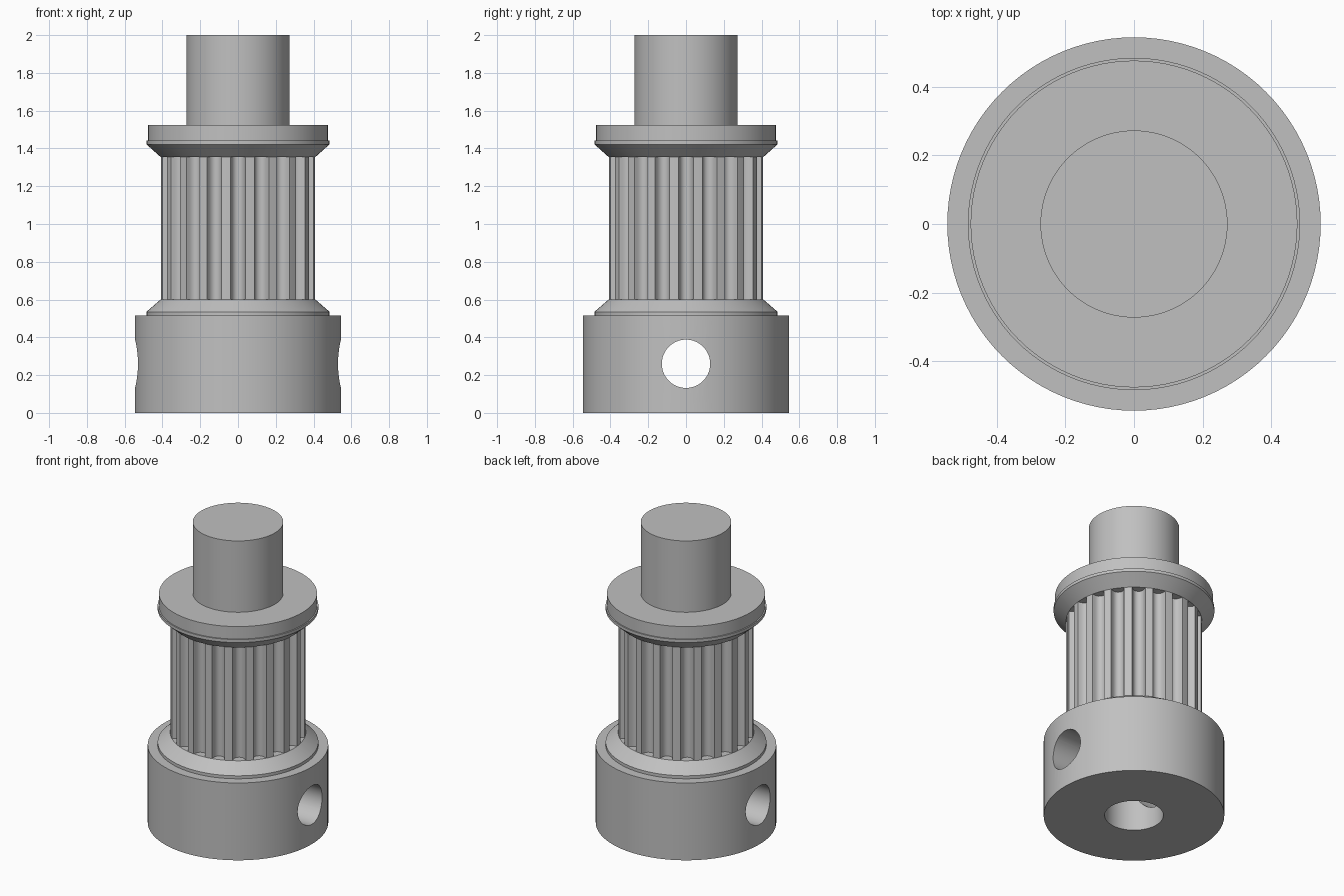
import bpy, bmesh, math

old = bpy.data.objects.get("Cube")
if old:
    bpy.data.objects.remove(old)

# Single metal colour
metal = bpy.data.materials.new("grey metal")
metal.use_nodes = True
grey = (0.53, 0.53, 0.53, 1)
metal.diffuse_color = grey
metal.node_tree.nodes["Principled BSDF"].inputs["Base Color"].default_value = grey

ROUND = [(math.tau * i / 96, 0) for i in range(96)]


def turned(name, profile, outline=ROUND, grooved=()):
    """Spin a closed (radius, z) profile; grooved rows follow the outline depth."""
    bm = bmesh.new()
    rows = []
    for k, (r, z) in enumerate(profile):
        rows.append([bm.verts.new(((r - d * (k in grooved)) * math.cos(a),
                                   (r - d * (k in grooved)) * math.sin(a), z))
                     for a, d in outline])
    n = len(outline)
    for k, row in enumerate(rows):
        above = rows[(k + 1) % len(rows)]
        if profile[k][0] == 0 and profile[(k + 1) % len(rows)][0] == 0:
            continue
        for i in range(n):
            j = (i + 1) % n
            bm.faces.new((row[i], row[j], above[j], above[i]))
    bmesh.ops.remove_doubles(bm, verts=bm.verts, dist=1e-5)
    bmesh.ops.recalc_face_normals(bm, faces=bm.faces)
    mesh = bpy.data.meshes.new(name)
    bm.to_mesh(mesh)
    bm.free()
    ob = bpy.data.objects.new(name, mesh)
    bpy.context.collection.objects.link(ob)
    mesh.materials.append(metal)
    return ob


BORE, BARREL, TEETH = 0.177, 0.41, 20

# Base hub with a cross hole for the set screws
hub = turned("base_hub", [(BORE, 0), (0.545, 0), (0.545, 0.515), (BORE, 0.515)])
bpy.ops.mesh.primitive_cylinder_add(vertices=64, radius=0.128, depth=1.4,
                                    location=(0, 0, 0.26),
                                    rotation=(0, math.pi / 2, 0))
cutter = bpy.context.object
cutter.name = "screw_hole_cutter"
cutter.data.materials.append(metal)
cut = hub.modifiers.new("screw_hole", "BOOLEAN")
cut.operation, cut.solver, cut.object = "DIFFERENCE", "EXACT", cutter
bpy.context.view_layer.objects.active = hub
bpy.ops.object.modifier_apply(modifier=cut.name)
cutter.hide_render = True
cutter.hide_set(True)

# Lower flange, sloping up to the barrel
lower = turned("lower_flange", [(BORE, 0.515), (0.485, 0.515), (0.485, 0.535),
                                (BARREL, 0.6), (BORE, 0.6)])

# Toothed barrel: rounded grooves between narrow lands
half = [(5.7, 0), (5.2, 0.015), (4.8, 0.027), (3.6, 0.042), (1.8, 0.049)]
groove = [(-a, d) for a, d in half] + [(0, 0.051)] + half[::-1] + [(9, 0)]
outline = [(math.radians(t * 360 / TEETH + a), d)
           for t in range(TEETH) for a, d in groove]
barrel = turned("toothed_barrel", [(BORE, 0.6), (BARREL, 0.6),
                                   (BARREL, 1.355), (BORE, 1.355)],
                outline, grooved=(1, 2))

# Upper flange and its collar
upper = turned("upper_flange", [(BORE, 1.355), (BARREL, 1.355), (0.485, 1.422),
                                (0.485, 1.442), (BORE, 1.442)])
collar = turned("upper_collar", [(BORE, 1.442), (0.477, 1.442),
                                 (0.477, 1.525), (BORE, 1.525)])

# Solid shaft on top
shaft = turned("top_shaft", [(0, 1.525), (0.273, 1.525), (0.273, 2), (0, 2)])

# Smooth the round walls, keep the edges crisp
bpy.ops.object.select_all(action="DESELECT")
for ob in (hub, lower, barrel, upper, collar, shaft):
    ob.select_set(True)
bpy.context.view_layer.objects.active = hub
bpy.ops.object.shade_smooth_by_angle(angle=math.radians(30))
